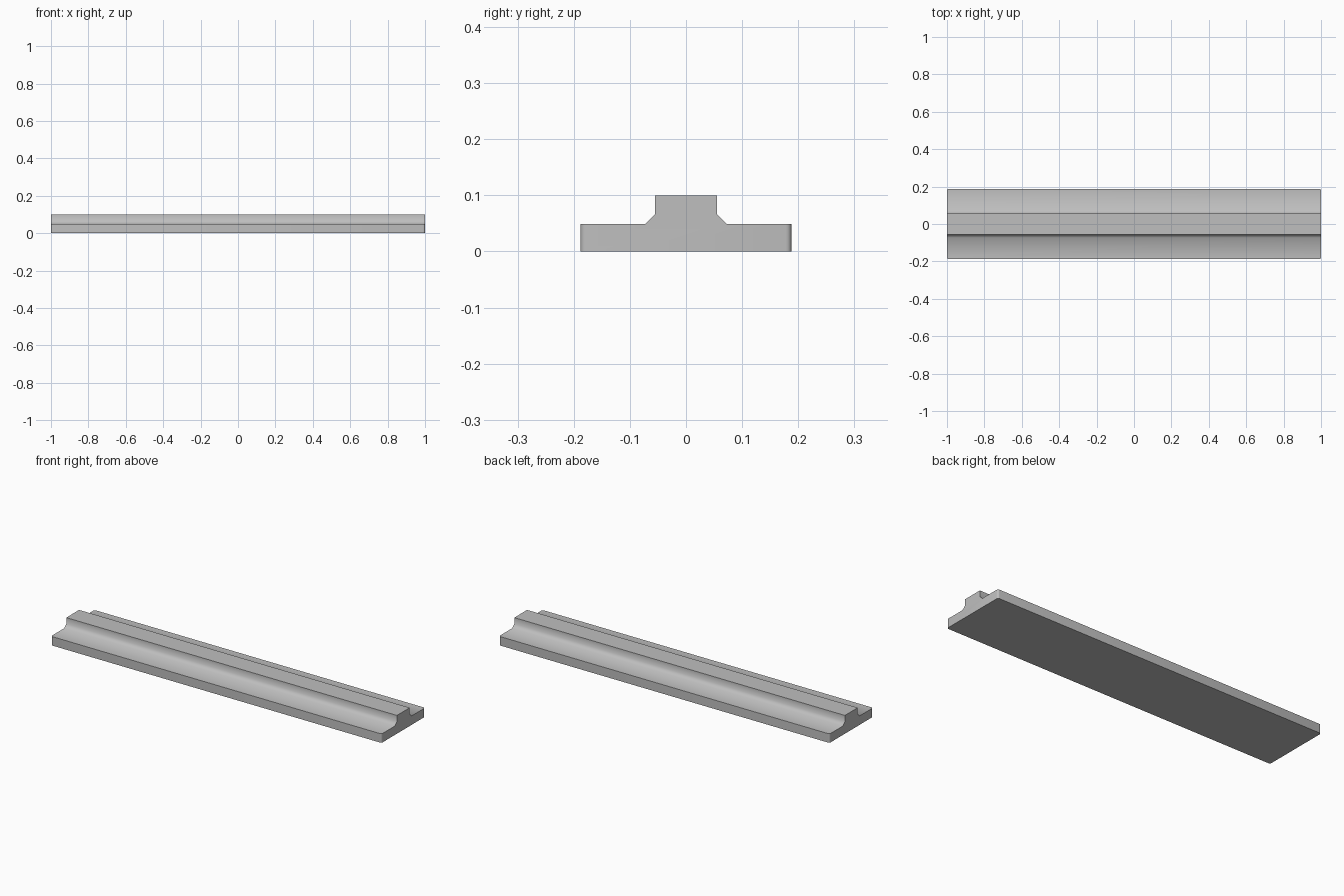
import bpy
import bmesh
from math import radians

cube = bpy.data.objects.get("Cube")
if cube:
    bpy.data.objects.remove(cube, do_unlink=True)

HALF_LENGTH = 1.0
HALF_WIDTH = 0.188
CORNER = 0.01

grey = bpy.data.materials.new("light_grey")
grey.use_nodes = True
colour = (0.52, 0.52, 0.52, 1)
grey.diffuse_color = colour
grey.node_tree.nodes["Principled BSDF"].inputs["Base Color"].default_value = colour

# Half cross-section (y, z): flange, sloped foot, raised rib; mirrored to the other side
half = [(HALF_WIDTH, 0), (HALF_WIDTH, 0.049), (0.073, 0.049), (0.055, 0.067), (0.055, 0.1)]
profile = half + [(-y, z) for y, z in reversed(half)]

# Extrude the section along the length
bm = bmesh.new()
end = bm.faces.new([bm.verts.new((-HALF_LENGTH, y, z)) for y, z in profile])
extruded = bmesh.ops.extrude_face_region(bm, geom=[end])["geom"]
bmesh.ops.translate(bm, vec=(2 * HALF_LENGTH, 0, 0),
                    verts=[v for v in extruded if isinstance(v, bmesh.types.BMVert)])

# Round the four upright corners of the flange
corners = [e for e in bm.edges
           if all(abs(v.co.y) > HALF_WIDTH - 0.001 for v in e.verts)
           and abs(e.verts[0].co.z - e.verts[1].co.z) > 0.01]
bmesh.ops.bevel(bm, geom=corners, offset=CORNER, segments=4, profile=0.5, affect='EDGES')
bmesh.ops.recalc_face_normals(bm, faces=bm.faces)

mesh = bpy.data.meshes.new("ribbed_strip")
bm.to_mesh(mesh)
bm.free()
mesh.materials.append(grey)
strip = bpy.data.objects.new("ribbed_strip", mesh)
bpy.context.collection.objects.link(strip)

# Soft shading on the sloped foot and corners, crisp right angles
bpy.ops.object.select_all(action='DESELECT')
strip.select_set(True)
bpy.context.view_layer.objects.active = strip
bpy.ops.object.shade_smooth_by_angle(angle=radians(50))
